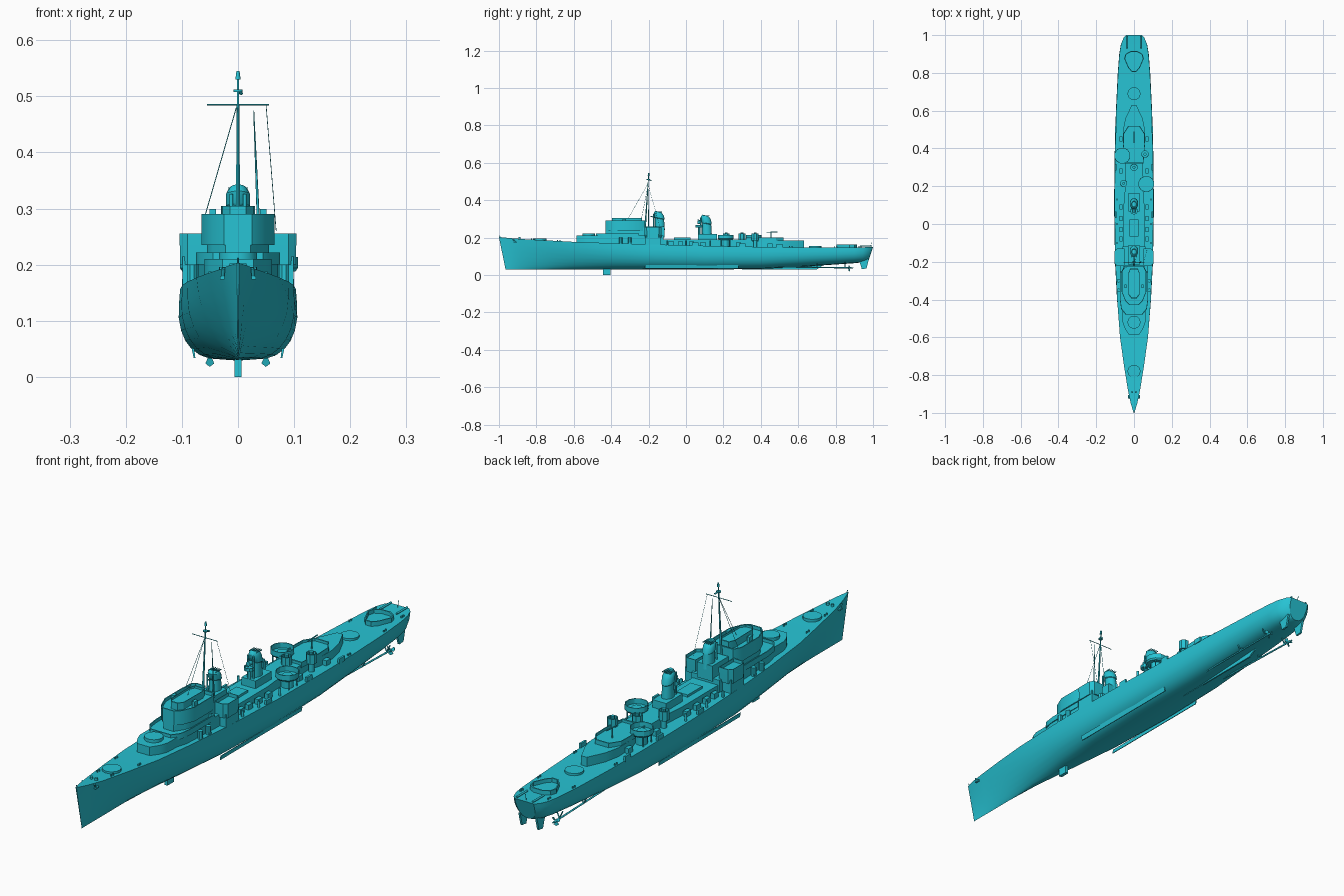
import bpy, bmesh, math
from mathutils import Vector

mat = bpy.data.materials.new("cyan")
mat.diffuse_color = (0.02, 0.55, 0.66, 1)

# hull stations: deck y, keel y, half width, deck z, keel z, section fullness
ST = [(-1, -.965, .002, .203, .03, 1), (-.95, -.94, .017, .198, .03, 1.05), (-.88, -.88, .032, .192, .03, 1.1),
      (-.75, -.75, .053, .185, .03, 1.25), (-.6, -.6, .074, .177, .03, 1.6), (-.4, -.4, .093, .17, .03, 2.2),
      (-.2, -.2, .103, .164, .029, 2.8), (.1, .1, .1075, .156, .029, 3.2), (.4, .4, .104, .15, .032, 3),
      (.6, .6, .098, .147, .043, 2.8), (.8, .8, .088, .146, .056, 2.8), (.9, .9, .08, .147, .063, 2.8),
      (.95, .94, .072, .148, .067, 2.8), (.985, .965, .058, .149, .07, 2.6), (1, .975, .042, .15, .073, 2.4)]


def deck(y):
    for a, b in zip(ST, ST[1:]):
        if y <= b[0]:
            return a[3] + (b[3] - a[3]) * (y - a[0]) / (b[0] - a[0])
    return .15


def make(name, rings, caps=True, angle=30):
    """Skin a list of closed rings of equal length."""
    bm = bmesh.new()
    vs = [[bm.verts.new(p) for p in r] for r in rings]
    n = len(vs[0])
    for a, b in zip(vs, vs[1:]):
        for i in range(n):
            bm.faces.new((a[i], a[(i + 1) % n], b[(i + 1) % n], b[i]))
    if caps:
        bm.faces.new(vs[0])
        bm.faces.new(vs[-1])
    bmesh.ops.recalc_face_normals(bm, faces=bm.faces)
    me = bpy.data.meshes.new(name)
    bm.to_mesh(me)
    bm.free()
    me.materials.append(mat)
    ob = bpy.data.objects.new(name, me)
    bpy.context.collection.objects.link(ob)
    bpy.ops.object.select_all(action='DESELECT')
    ob.select_set(True)
    bpy.context.view_layer.objects.active = ob
    bpy.ops.object.shade_smooth_by_angle(angle=math.radians(angle))
    return ob


def mirror(half):
    return half + [(-x, y) for x, y in reversed(half) if x > 1e-6]


def circle(x, y, r, n=16, ry=None):
    return [(x + r * math.cos(2 * math.pi * (i + .5) / n), y + (ry or r) * math.sin(2 * math.pi * (i + .5) / n))
            for i in range(n)]


def prism(name, pts, z0, z1):
    return make(name, [[(x, y, z) for x, y in pts] for z in (z0, z1)])


def tub(name, pts, z0, floor, z1, t=.94, flare=1):
    """Open-topped walled platform."""
    cx, cy = (sum(c) / len(pts) for c in zip(*pts))
    ring = lambda s, z: [(cx + (x - cx) * s, cy + (y - cy) * s, z) for x, y in pts]
    return make(name, [ring(flare, z0), ring(1, floor), ring(1, z1), ring(t, z1), ring(t, floor)])


def box(name, x, y, z, sx, sy, sz):
    return prism(name, [(x - sx / 2, y - sy / 2), (x + sx / 2, y - sy / 2),
                        (x + sx / 2, y + sy / 2), (x - sx / 2, y + sy / 2)], z, z + sz)


def rod(name, a, b, r0, r1=None, n=8):
    a, b = Vector(a), Vector(b)
    q = (b - a).to_track_quat('Z', 'Y')
    ring = lambda c, r: [c + q @ Vector((x, y, 0)) for x, y in circle(0, 0, r, n)]
    return make(name, [ring(a, r0), ring(b, r0 if r1 is None else r1)], angle=50)


# hull
rings = []
for yd, yk, w, zd, zk, n in ST:
    half = []
    for t in (0, .03, .08, .16, .28, .42, .6, .8, 1):
        x = w * max(0, 1 - (1 - t) ** n) ** (1 / n)
        if n > 2:
            x *= 1 - .04 * max(0, t - .6) / .4
        half.append((x, yk + (yd - yk) * t, zk + (zd - zk) * t))
    rings.append(half[::-1] + [(-x, y, z) for x, y, z in half[1:]])
make("hull", rings)

# underwater fittings
box("sonar_dome", 0, -.425, 0, .013, .04, .035)
make("skeg", [[(s, .3, .03), (s, .7, .03), (s, .74, .056), (s, .3, .04)] for s in (-.003, .003)])
for s in (-1, 1):
    make("bilge_keel", [[(s * .083, y, .052), (s * .079, y, .034), (s * .076, y, .034), (s * .078, y, .05)]
                        for y in (-.22, .28)])
    rod("propeller_shaft", (s * .042, .42, .044), (s * .05, .88, .038), .0035)
    rod("propeller_hub", (s * .05, .865, .038), (s * .05, .895, .038), .006, .002)
    for y in (.7, .85):
        for dx in (-.014, .014):
            rod("shaft_strut", (s * .048, y, .04), (s * .048 + dx, y, .068), .0025)
    for k in range(3):
        a = k * 2.094 + .5
        u, v = Vector((math.cos(a), 0, math.sin(a))), Vector((-math.sin(a), .5, math.cos(a)))
        c = Vector((s * .05, .872, .038))
        o = [c + u * p + v * q for p, q in ((.003, -.003), (.014, -.008), (.02, 0), (.014, .008), (.003, .003))]
        make("propeller_blade", [o, [p + Vector((0, .0015, 0)) for p in o]])
    make("rudder", [[(s * .036 + d, .925, .08), (s * .036 + d, .94, .032), (s * .036 + d, .965, .034),
                     (s * .036 + d, .978, .085)] for d in (-.004, .004)])

# main gun bases
for y, z, top in ((-.78, .17, .196), (-.52, .2, .222), (.69, .14, .155)):
    prism("gun_base", circle(0, y, .034, 24), z, top)

# forward deckhouse and bridge
prism("forward_deckhouse", mirror([(.028, -.585), (.05, -.55), (.06, -.52), (.06, -.46), (.07, -.42),
                                   (.073, -.22), (.06, -.12)]), .155, .21)
tub("forward_gallery", mirror([(.045, -.48), (.068, -.45), (.075, -.4), (.075, -.25)]), .2, .207, .222, .95)
make("bridge_base", [[(x, y, z) for x, y in mirror([(.022, -.43), (.045, -.395), (.055, -.37), (.055, -.22)])]
                     for z in (.2, .255)])
tub("bridge", mirror([(.025, -.43), (.045, -.41), (.065, -.36), (.065, -.25), (.05, -.22)]), .235, .277, .29, .95)
tub("pilot_house", mirror([(.014, -.395), (.028, -.375), (.03, -.26), (.02, -.235)]), .27, .297, .305, .93)
for s in (-1, 1):
    tub("wing_platform", [(s * x, y) for x, y in ((.05, -.222), (.09, -.222), (.104, -.21), (.104, -.145),
                          (.09, -.13), (.05, -.13))], .2, .243, .256, .93, .96)
    box("wing_house", s * .08, -.176, .155, .038, .08, .06)
    for y in (-.3, -.35):
        prism("bridge_locker", circle(s * .082, y, .01, 8), .155, .2)
    box("bridge_director", s * .045, -.33, .277, .012, .02, .022)

# midship and aft deckhouses
prism("midship_deckhouse", mirror([(.055, -.2), (.055, .1), (.048, .18), (.048, .3), (.04, .42)]), .15, .19)
prism("aft_deckhouse", mirror([(.045, .38), (.058, .42), (.058, .5), (.045, .56), (.012, .63)]), .14, .183)
tub("aft_house_rail", mirror([(.05, .32), (.058, .42), (.056, .48), (.03, .52)]), .18, .19, .2)
box("funnel_house_forward", 0, -.165, .2, .066, .1, .06)
box("funnel_house_aft", 0, .115, .185, .06, .1, .035)
box("torpedo_base", 0, -.02, .185, .05, .09, .014)

# funnels
for y, z0, z1 in ((-.14, .24, .338), (.112, .2, .318)):
    prof = [(0, .025, 0), (.62, .022, 0), (.65, .025, 0), (.86, .025, -.004), (.95, .02, -.005),
            (1, .015, -.005), (.96, .012, -.005)]
    make("funnel", [[(px, py - t * .002 + o, z0 + (z1 - z0) * t + (py - y) * -.3 * t)
                     for px, py in circle(0, y, r * .88, 20, r * 1.1)] for t, r, o in prof])
    for s in (-1, 1):
        rod("steam_pipe", (s * .012, y - .032, z0), (s * .012, y - .033, z1 - .012), .0035)
        for k in range(3):
            box("funnel_grille", s * .01 * k * .8, y - .004, z1 - .004, .0015, .034, .004)
    rod("whistle", (0, y - .026, z1 - .03), (0, y - .05, z1 - .024), .003)
tub("searchlight_platform", circle(0, .07, .02, 10), .255, .26, .268)
rod("searchlight_post", (0, .07, .2), (0, .07, .26), .006)
rod("searchlight", (0, .062, .28), (0, .078, .28), .009, n=12)

# gun tubs on posts, staggered port and starboard
for x, y in ((.065, .212), (-.062, .362)):
    tub("gun_tub", circle(x, y, .043, 12), .188, .194, .214, .93, .9)
    prism("tub_pedestal", circle(x, y, .022, 12), .14, .19)
    prism("tub_gun_ring", circle(x, y, .018, 12), .192, .2)
    for k in range(4):
        px, py = x + .034 * math.cos(k * 1.57 + .78), y + .034 * math.sin(k * 1.57 + .78)
        rod("tub_post", (px, py, .145), (px, py, .19), .0025)
for x, y in ((.058, .37), (-.055, .215), (0, .3)):
    tub("director_tub", circle(x, y, .02, 8), .185, .2, .222, .85)
    prism("director", circle(x, y, .008, 8), .2, .228)
    rod("director_leg", (x, y, .14), (x, y, .19), .011)

# aft crane
rod("crane_post", (0, .455, .18), (0, .455, .228), .003)
rod("crane_jib", (0, .43, .228), (0, .49, .23), .0025)

# stern gun coaming
tub("stern_coaming", mirror([(.012, .805), (.03, .825), (.052, .875), (.045, .9), (.02, .915)]), .14, .149, .164, .9)

# mast and rigging
top = (0, -.2, .53)
rod("mast", (0, -.222, .2), top, .005, .002)
rod("mast_yard", (-.055, -.204, .485), (.055, -.204, .485), .0013)
rod("mast_antenna", top, (0, -.199, .545), .005, .003)
rod("mast_platform", (0, -.202, .508), (0, -.202, .512), .009)
rod("radar_arm", (0, -.202, .51), (.006, -.185, .505), .003)
rod("mast_forestay", (0, -.202, .49), (0, -.31, .3), .0008)
rod("port_stay", (-.003, -.203, .48), (-.058, -.24, .29), .0008)
rod("signal_halyard", (.028, -.203, .475), (.037, -.2, .26), .0008, .003)
rod("back_stay", (.05, -.203, .485), (.068, -.14, .26), .0006)

# paired deck fittings: lockers, vents, rafts, bollards, anchors
for s in (-1, 1):
    for y in (-.08, -.03, .03, .09, .28, .45):
        box("deck_locker", s * .068, y, deck(y) - .004, .016, .026, .024)
    for y in (-.1, .0, .13):
        rod("deck_vent", (s * .09, y, .15), (s * .09, y, .184), .005)
    for y in (.05, .3, .5):
        box("life_raft", s * .096, y, deck(y) - .003, .008, .034, .02)
    for y, x in ((-.82, .03), (-.68, .05), (-.3, .088), (.56, .088), (.8, .075), (.93, .06)):
        for d in (-.006, .006):
            rod("bollard", (s * x, y + d, deck(y) - .004), (s * x, y + d, deck(y) + .007), .003)
    rod("capstan", (s * .01, -.89, .18), (s * .01, -.89, .202), .006)
    rod("anchor_shank", (s * .026, -.925, .194), (s * .027, -.915, .176), .003)
    box("anchor_fluke", s * .028, -.913, .174, .008, .018, .006)
    rod("depth_charge_rack", (s * .035, .93, .155), (s * .035, .995, .155), .004)
rod("jackstaff", (0, -.99, .195), (0, -.998, .212), .0015)
rod("stern_staff", (0, .985, .145), (0, .992, .175), .001)
